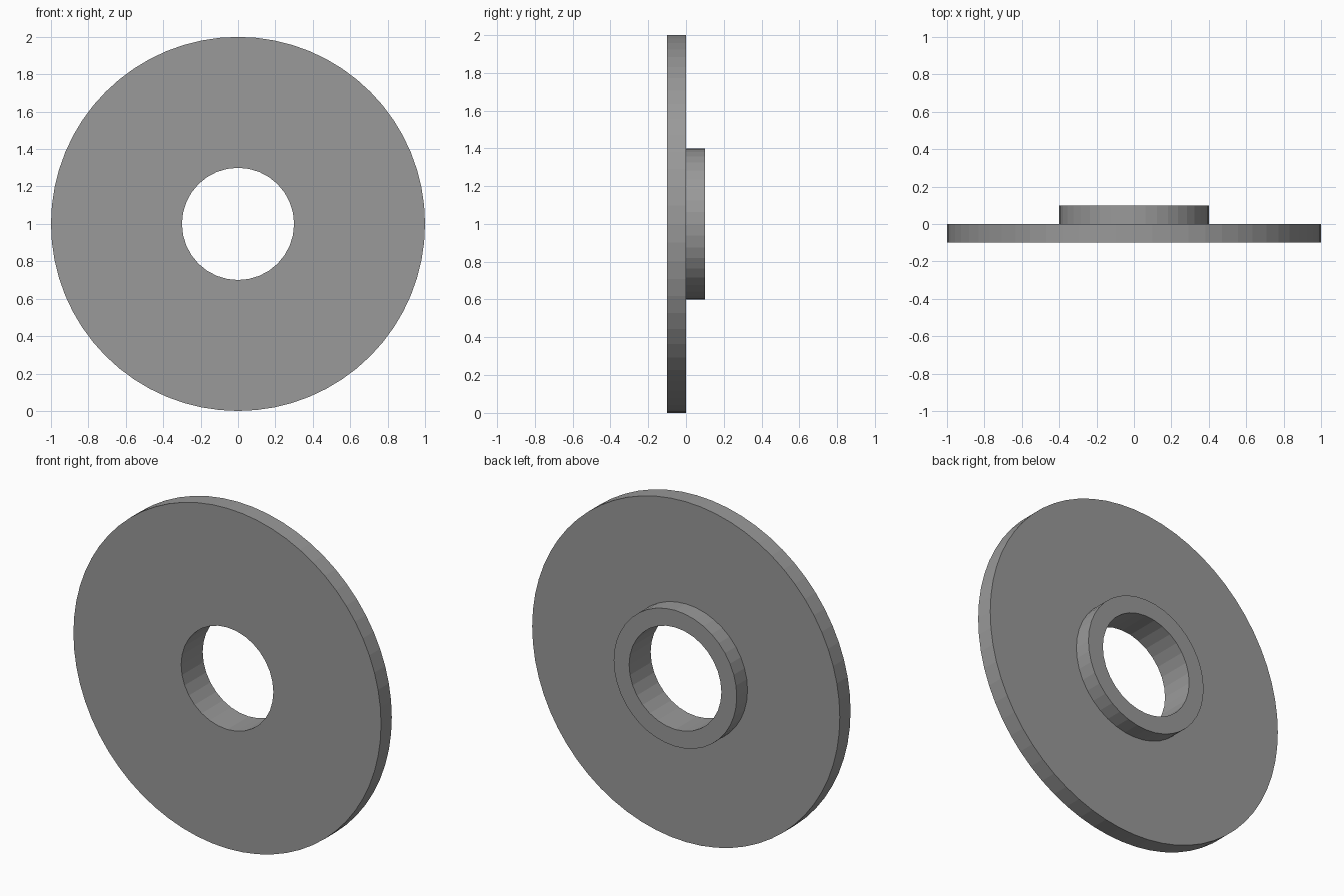
import bpy, bmesh, math
from mathutils import Matrix

if "Cube" in bpy.data.objects:
    bpy.data.objects.remove(bpy.data.objects["Cube"])

bm = bmesh.new()


def ring(r, y, sides):
    """Closed circle of edges around the y axis."""
    vs = [bm.verts.new((r * math.cos(2 * math.pi * i / sides), y,
                        r * math.sin(2 * math.pi * i / sides))) for i in range(sides)]
    return [bm.edges.new((vs[i], vs[(i + 1) % sides])) for i in range(sides)]


def wall(r, y0, y1, sides):
    """Cylinder wall; returns its two rims."""
    a, b = ring(r, y0, sides), ring(r, y1, sides)
    bmesh.ops.bridge_loops(bm, edges=a + b)
    return a, b


def annulus(outer, inner):
    """Flat face between two rims."""
    bmesh.ops.triangle_fill(bm, edges=outer + inner, use_beauty=True, normal=(0, 1, 0))


# Disc edge, collar and through bore, joined by flat annular faces
disc_front, disc_back = wall(1.0, -0.1, 0.0, 64)
collar_root, collar_end = wall(0.4, 0.0, 0.1, 40)
bore_front, bore_back = wall(0.3, -0.1, 0.1, 32)
annulus(disc_front, bore_front)
annulus(disc_back, collar_root)
annulus(collar_end, bore_back)
bmesh.ops.recalc_face_normals(bm, faces=bm.faces)
bmesh.ops.transform(bm, matrix=Matrix.Translation((0, 0, 1)), verts=bm.verts)

# Flat-shaded flanged ring
mesh = bpy.data.meshes.new("flanged_ring")
bm.to_mesh(mesh)
bm.free()
bpy.context.collection.objects.link(bpy.data.objects.new("flanged_ring", mesh))

# Dark grey
mat = bpy.data.materials.new("dark_grey")
mat.diffuse_color = (0.32, 0.32, 0.32, 1)
mat.use_nodes = True
mat.node_tree.nodes["Principled BSDF"].inputs["Base Color"].default_value = mat.diffuse_color
mesh.materials.append(mat)
